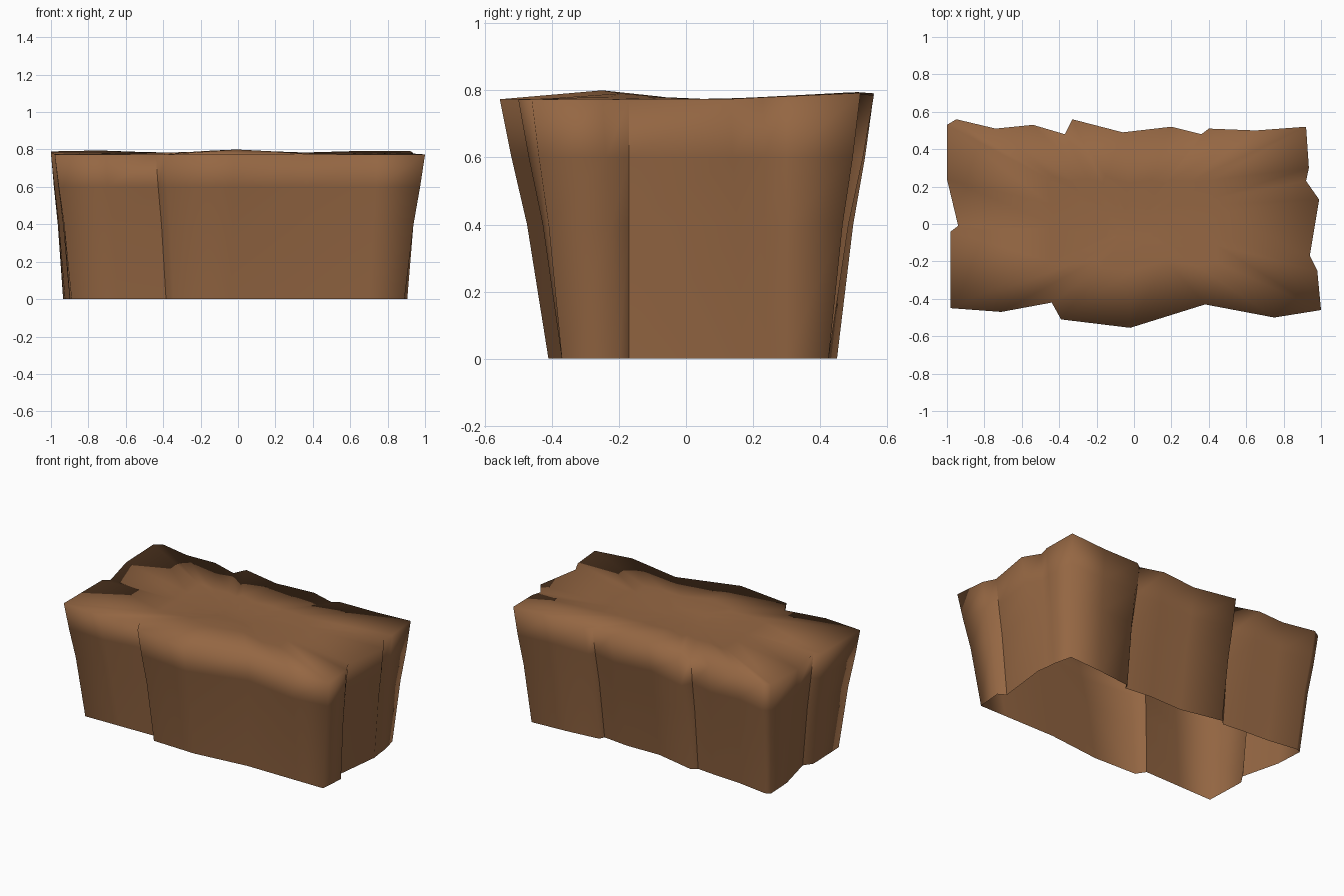
import bpy, bmesh, math

if "Cube" in bpy.data.objects:
    bpy.data.objects.remove(bpy.data.objects["Cube"])

# Single earthy brown
earth = bpy.data.materials.new("earth_brown")
earth.diffuse_color = (0.30, 0.135, 0.056, 1)
earth.use_nodes = True
earth.node_tree.nodes["Principled BSDF"].inputs["Base Color"].default_value = earth.diffuse_color

# Outlines seen from above, anticlockwise: the rim and the foot of the walls
RIM = [(-.98, -.45), (-.71, -.47), (-.44, -.42), (-.39, -.51),
       (-.02, -.555), (.38, -.43), (.75, -.50), (1, -.46),
       (.98, -.25), (.94, -.17), (.99, .13), (.92, .23),
       (.935, .30), (.92, .52), (.65, .50), (.40, .51),
       (.36, .48), (.20, .52), (-.06, .49), (-.33, .56),
       (-.37, .48), (-.54, .53), (-.74, .51), (-.95, .56),
       (-1, .53), (-1, .24), (-.94, -.01), (-.98, -.04)]
FOOT = [(-.89, -.35), (-.64, -.345), (-.385, -.34), (-.345, -.40),
        (-.04, -.41), (.33, -.37), (.70, -.37), (.89, -.37),
        (.905, -.2), (.855, -.17), (.895, .17), (.885, .24),
        (.88, .30), (.85, .425), (.61, .41), (.375, .385),
        (.36, .35), (.18, .37), (-.057, .365), (-.335, .425),
        (-.367, .395), (-.52, .41), (-.70, .42), (-.90, .45),
        (-.935, .435), (-.925, .25), (-.86, -.01), (-.90, -.07)]
CREASES = (2, 9, 16, 20, 26)          # inner corners where wall slabs step
WALL = [(0, 0), (.40, .44), (.60, .76)]  # height, blend from foot to rim


def top_height(x, y):
    ridge = .027 * math.exp(-(x / .3) ** 2 - ((y + .24) / .15) ** 2)
    back = .022 * max(0, min(1, (y - .1) / .4)) * (.75 + .25 * math.cos(x * 8))
    return .773 + ridge + back


bm = bmesh.new()
rings = [[bm.verts.new((a + (c - a) * t, b + (d - b) * t, z))
          for (a, b), (c, d) in zip(FOOT, RIM)] for z, t in WALL]
# Rim and the inner rings of the gently uneven top
for s in (1, .45, .15):
    rings.append([bm.verts.new((x * s, y * s, top_height(x * s, y * s)))
                  for x, y in RIM])
n = len(RIM)
for lo, hi in zip(rings, rings[1:]):
    for i in range(n):
        j = (i + 1) % n
        bm.faces.new((lo[i], lo[j], hi[j], hi[i]))
bm.faces.new(rings[-1])
for f in bm.faces:
    f.smooth = True

# Hard vertical creases at the slab steps
for lo, hi in zip(rings[:3], rings[1:4]):
    for i in CREASES:
        bm.edges.get((lo[i], hi[i])).smooth = False

mesh = bpy.data.meshes.new("earth_block")
bm.to_mesh(mesh)
bm.free()
mesh.materials.append(earth)
block = bpy.data.objects.new("earth_block", mesh)
bpy.context.collection.objects.link(block)
